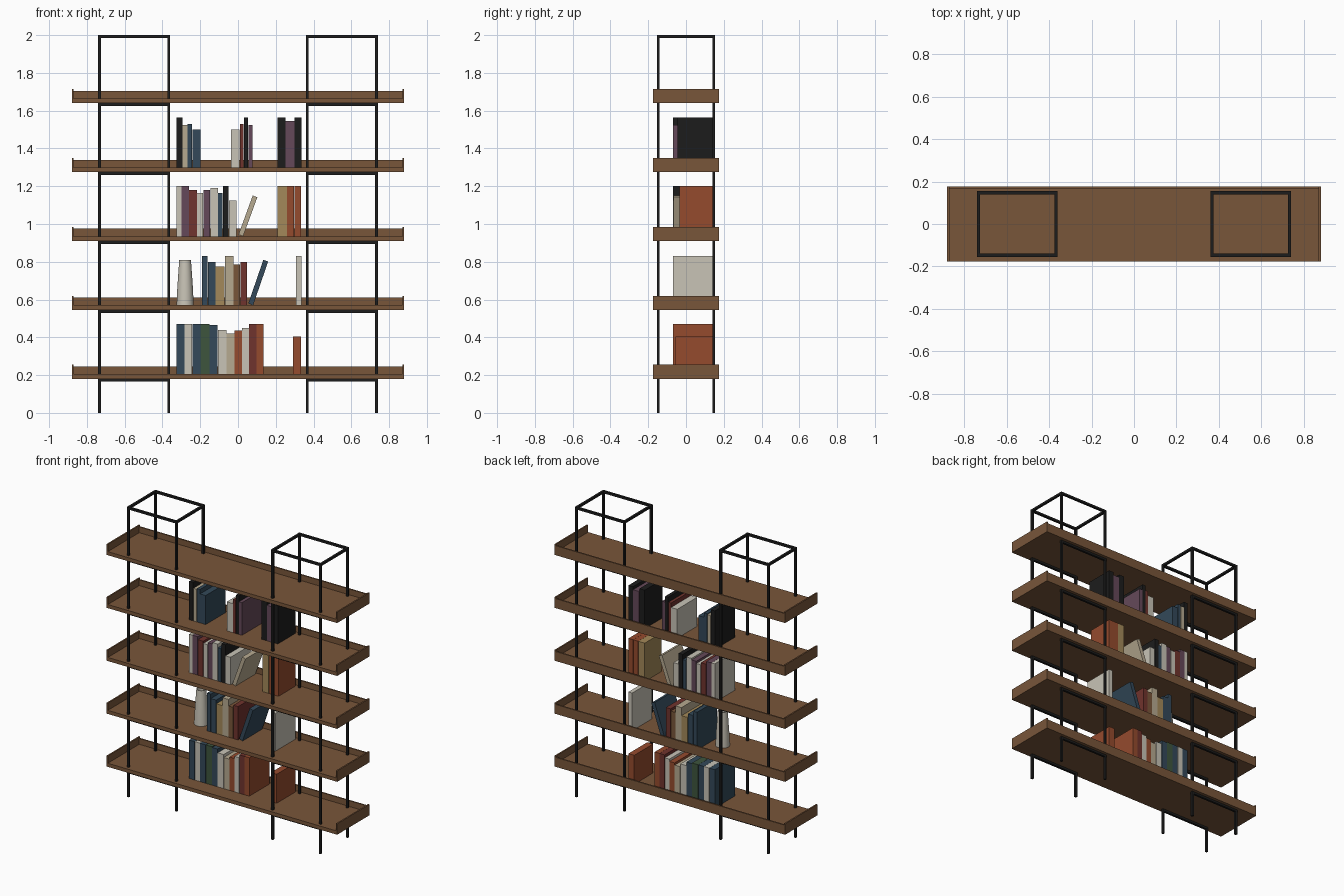
import bpy
import bmesh
import math
from mathutils import Matrix, Vector

default_cube = bpy.data.objects.get("Cube")
if default_cube:
    bpy.data.objects.remove(default_cube, do_unlink=True)


def make_material(name, red, green, blue):
    material = bpy.data.materials.new(name)
    material.use_nodes = True
    colour = (red, green, blue, 1)
    material.diffuse_color = colour
    shader = material.node_tree.nodes["Principled BSDF"]
    shader.inputs["Base Color"].default_value = colour
    shader.inputs["Roughness"].default_value = 0.8
    return material


materials = {
    "wood": make_material("walnut wood", .19, .093, .042),
    "black": make_material("black", .012, .012, .012),
    "blue": make_material("slate blue", .033, .066, .1),
    "cream": make_material("cream", .58, .55, .47),
    "tan": make_material("tan", .47, .4, .28),
    "ochre": make_material("ochre", .37, .25, .1),
    "green": make_material("dark green", .048, .09, .048),
    "maroon": make_material("maroon", .16, .033, .026),
    "orange": make_material("burnt orange", .3, .07, .027),
    "purple": make_material("dusty purple", .13, .066, .1),
}


def add_object(name, bm, colour):
    mesh = bpy.data.meshes.new(name)
    bm.to_mesh(mesh)
    bm.free()
    mesh.materials.append(materials[colour])
    obj = bpy.data.objects.new(name, mesh)
    bpy.context.collection.objects.link(obj)
    return obj


def add_box(bm, low, high):
    low, high = Vector(low), Vector(high)
    place = Matrix.Translation((low + high) / 2) @ Matrix.Diagonal((high - low).to_4d())
    bmesh.ops.create_cube(bm, size=1, matrix=place)


# Shelf boards, each with a back lip and two taller end lips
half_length, half_depth = .88, .176
board, lip = .025, .01
shelf_bottoms = [.18 + .365 * level for level in range(5)]

for bottom in shelf_bottoms:
    top = bottom + board
    bm = bmesh.new()
    add_box(bm, (-half_length, -half_depth, bottom), (half_length, half_depth, top))
    add_box(bm, (lip - half_length, half_depth - lip, top),
            (half_length - lip, half_depth, top + .04))
    for edge in (-half_length, half_length - lip):
        add_box(bm, (edge, -half_depth, top), (edge + lip, half_depth, top + .05))
    add_object("shelf", bm, "wood")

# Metal frames: four posts, a ring on top, rails under every shelf
tube = .0075
inner, outer, frame_y = .367, .733, .147


def add_tube(bm, start, end):
    pad = Vector((tube, tube, tube))
    add_box(bm, Vector(start) - pad, Vector(end) + pad)


for side, left, right in (("right", -outer, -inner), ("left", inner, outer)):
    bm = bmesh.new()
    for y in (-frame_y, frame_y):
        for x in (left, right):
            add_tube(bm, (x, y, tube), (x, y, 2 - tube))
        for z in [bottom - tube for bottom in shelf_bottoms] + [2 - tube]:
            add_tube(bm, (left, y, z), (right, y, z))
    for x in (left, right):
        add_tube(bm, (x, -frame_y, 2 - tube), (x, frame_y, 2 - tube))
    add_object(side + "_frame", bm, "black")

# Books: colour, thickness and height in thousandths, set side by side
book_back = .15


def add_row(level, start, books, front=-.068):
    x, base = start, shelf_bottoms[level] + board
    for colour, thickness, height in books:
        bm = bmesh.new()
        end = x + thickness / 1000
        add_box(bm, (x, front, base), (end - .001, book_back, base + height / 1000))
        add_object(colour + "_book", bm, colour)
        x = end


def add_leaning_book(level, x, colour, thickness, length, angle):
    # The book pivots on its lower right edge
    bm = bmesh.new()
    add_box(bm, (-thickness, -.065, 0), (0, book_back, length))
    turn = Matrix.Rotation(math.radians(angle), 4, "Y")
    place = Matrix.Translation((x, 0, shelf_bottoms[level] + board))
    bm.transform(place @ turn)
    add_object("leaning_" + colour + "_book", bm, colour)


add_row(0, -.325, [
    ("blue", 43, 265), ("cream", 40, 265), ("blue", 44, 265),
    ("green", 48, 265), ("blue", 43, 260), ("cream", 46, 235),
    ("tan", 43, 215), ("orange", 40, 230), ("cream", 36, 245),
    ("maroon", 40, 265), ("orange", 37, 265)])
add_row(0, .29, [("orange", 45, 200)], front=-.055)

add_row(1, -.19, [
    ("blue", 30, 260), ("blue", 42, 230), ("ochre", 48, 205),
    ("tan", 46, 260), ("wood", 36, 215), ("maroon", 37, 230)])
add_leaning_book(1, .08, "blue", .027, .245, 19)
add_row(1, .306, [("cream", 30, 260)])

add_row(2, -.325, [
    ("cream", 26, 265), ("purple", 40, 265), ("maroon", 42, 245),
    ("cream", 34, 230), ("purple", 37, 245), ("cream", 40, 255),
    ("blue", 26, 230), ("black", 32, 265), ("cream", 40, 190)])
add_leaning_book(2, .027, "tan", .026, .22, 20)
add_row(2, .21, [("ochre", 50, 265), ("orange", 38, 265), ("orange", 37, 265)],
        front=-.035)

add_row(3, -.325, [
    ("black", 32, 265), ("tan", 26, 225), ("blue", 25, 230), ("blue", 44, 200)])
add_row(3, -.038, [
    ("cream", 48, 200), ("maroon", 21, 230), ("black", 24, 265), ("purple", 24, 225)])
add_row(3, .21, [("black", 42, 265), ("purple", 48, 245), ("black", 36, 265)],
        front=-.045)

# Tapered vase, lathed from a profile
vase_base = shelf_bottoms[1] + board
profile = [(0, 0), (.045, 0), (.042, .08), (.036, .17), (.031, .24), (.026, .24),
           (.03, .16), (0, .15)]
bm = bmesh.new()
points = [bm.verts.new((radius, 0, height)) for radius, height in profile]
edges = [bm.edges.new(pair) for pair in zip(points, points[1:])]
bmesh.ops.spin(bm, geom=points + edges, cent=(0, 0, 0), axis=(0, 0, 1),
               angle=math.tau, steps=32)
bmesh.ops.remove_doubles(bm, verts=bm.verts, dist=.0001)
bmesh.ops.recalc_face_normals(bm, faces=bm.faces)
bm.transform(Matrix.Translation((-.28, 0, vase_base)))
vase = add_object("vase", bm, "cream")
bpy.ops.object.select_all(action="DESELECT")
vase.select_set(True)
bpy.context.view_layer.objects.active = vase
bpy.ops.object.shade_smooth_by_angle(angle=math.radians(40))
